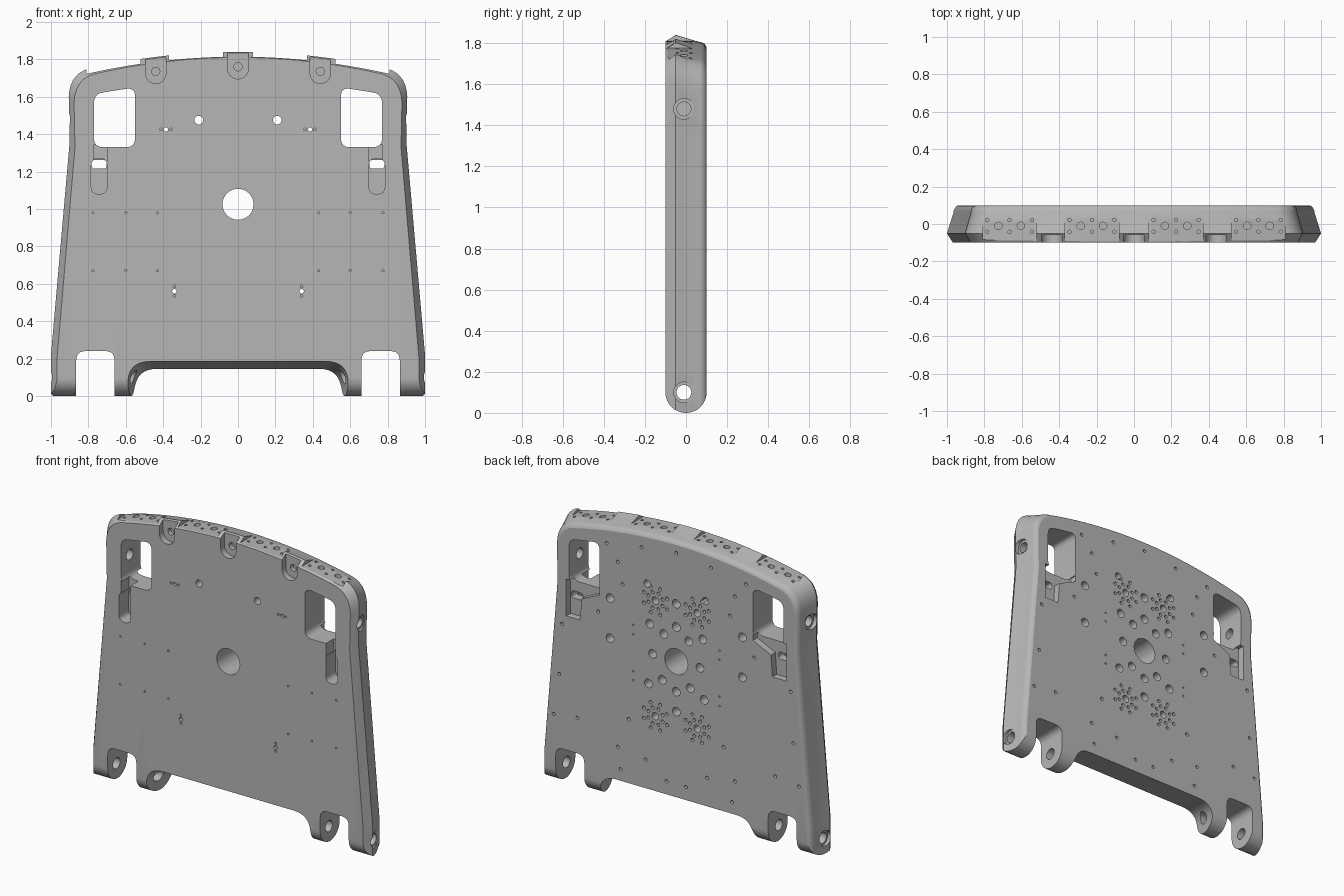
import bpy, bmesh, math
from mathutils import Matrix, Vector

if "Cube" in bpy.data.objects:
    bpy.data.objects.remove(bpy.data.objects["Cube"], do_unlink=True)

grey = bpy.data.materials.new("machined_grey")
grey.use_nodes = True
colour = (0.47, 0.47, 0.47, 1)
grey.diffuse_color = colour
grey.node_tree.nodes["Principled BSDF"].inputs["Base Color"].default_value = colour


def loft(bm, rings):
    """Closed solid through a list of matching point rings."""
    loops = [[bm.verts.new(p) for p in ring] for ring in rings]
    n = len(loops[0])
    for a, b in zip(loops, loops[1:]):
        for i in range(n):
            j = (i + 1) % n
            bm.faces.new((a[i], a[j], b[j], b[i]))
    bm.faces.new(loops[0][::-1])
    bm.faces.new(loops[-1])


def prism(bm, pts, y0, y1, side=1):
    loft(bm, [[(side * x, y, z) for x, z in pts] for y in (y0, y1)])


def rounded(pts, r, n=6):
    """Polygon with every corner eased by a small curve."""
    out = []
    for i, p in enumerate(pts):
        p, a, b = Vector(p), Vector(pts[i - 1]), Vector(pts[(i + 1) % len(pts)])
        s = p + (a - p).normalized() * r
        e = p + (b - p).normalized() * r
        for k in range(n + 1):
            t = k / n
            out.append(tuple(s * (1 - t) ** 2 + p * 2 * t * (1 - t) + e * t * t))
    return out


def rect(x0, x1, z0, z1):
    return [(x0, z0), (x1, z0), (x1, z1), (x0, z1)]


def cyl(bm, a, b, r, segs=24):
    """Cylinder between two points."""
    a, b = Vector(a), Vector(b)
    rot = (b - a).to_track_quat('Z', 'Y').to_matrix().to_4x4()
    bmesh.ops.create_cone(bm, cap_ends=True, segments=segs, radius1=r, radius2=r,
                          depth=(b - a).length, matrix=Matrix.Translation((a + b) / 2) @ rot)


def make(name, bm):
    bmesh.ops.recalc_face_normals(bm, faces=bm.faces)
    mesh = bpy.data.meshes.new(name)
    bm.to_mesh(mesh)
    bm.free()
    ob = bpy.data.objects.new(name, mesh)
    bpy.context.collection.objects.link(ob)
    return ob


def carve(target, name, bm, operation='DIFFERENCE'):
    cutter = make(name, bm)
    cutter.hide_render = True
    mod = target.modifiers.new(name, 'BOOLEAN')
    mod.object, mod.operation, mod.solver = cutter, operation, 'EXACT'
    mod.use_self = True
    dg = bpy.context.evaluated_depsgraph_get()
    mesh = bpy.data.meshes.new_from_object(target.evaluated_get(dg))
    target.modifiers.clear()
    target.data = mesh
    bpy.data.objects.remove(cutter, do_unlink=True)


def crown(x):
    return 1.84 - 0.14 * x * x


# Main panel: one outline lofted through front chamfer, drafted side, back fillet
half = [(1.0, -0.06), (1.0, 0.22), (0.9, 1.36), (0.905, 1.6)]
for k in range(1, 8):
    t = k / 7
    half.append(tuple(Vector((0.905, 1.6)) * (1 - t) ** 2
                      + Vector((0.9, 1.72)) * 2 * t * (1 - t)
                      + Vector((0.8, crown(0.8))) * t * t))
half += [(x / 10, crown(x / 10)) for x in range(7, 0, -1)]
outline = half + [(0, crown(0))] + [(-x, z) for x, z in reversed(half)]
layers = [(-0.1, 0.03), (-0.05, 0)]
for deg in range(0, 76, 15):
    t = math.radians(deg)
    layers.append((0.06 + 0.0414 * math.sin(t), 0.033 + 0.035 * (1 - math.cos(t))))
layers[-1] = (0.1, layers[-1][1])
bm = bmesh.new()
loft(bm, [[(x * (1 - d / 0.95), y, z - d) for x, z in outline] for y, d in layers])
panel = make("panel", bm)
panel.data.materials.append(grey)

# Rounded feet
bm = bmesh.new()
R = 0.1004
foot = [(R * math.cos(a), 0.1 + R * math.sin(a))
        for a in (math.pi * (1 + k / 16) for k in range(17))]
foot += [(R, 2), (-R, 2)]
loft(bm, [[(x, y, z) for y, z in foot] for x in (-1.1, 1.1)])
carve(panel, "foot_rounding", bm, 'INTERSECT')

# Windows, hinge slots and the sloped bottom opening
bm = bmesh.new()
window = rounded([(0.55, 1.33), (0.77, 1.33), (0.77, 1.615), (0.55, 1.65)], 0.05)
hinge = rounded(rect(0.66, 0.865, -0.1, 0.24), 0.05)
for s in (-1, 1):
    prism(bm, window, -0.2, 0.2, s)
    prism(bm, hinge, -0.2, 0.2, s)
front = rounded(rect(-0.59, 0.59, -0.15, 0.185), 0.12, 8)
back = rounded(rect(-0.55, 0.55, -0.15, 0.145), 0.12, 8)
loft(bm, [[(x, -0.102, z) for x, z in front], [(x, 0.102, z) for x, z in back]])
carve(panel, "openings", bm)

# Latch slots under the windows, front groove and back ledge
bm = bmesh.new()
groove = rounded(rect(0.7, 0.785, 1.08, 1.27), 0.04)
neck = rect(0.7, 0.769, 1.25, 1.345)
for s in (-1, 1):
    prism(bm, groove, -0.2, 0.0, s)
    prism(bm, neck, -0.2, -0.02, s)
carve(panel, "front_grooves", bm)
bm = bmesh.new()
ledge = [(0.551, 1.35), (0.551, 1.31), (0.68, 1.25), (0.69, 1.11),
         (0.79, 1.11), (0.79, 1.35)]
through = rounded(rect(0.702, 0.783, 1.215, 1.262), 0.02)
for s in (-1, 1):
    prism(bm, ledge, 0.055, 0.2, s)
    prism(bm, through, -0.05, 0.15, s)
carve(panel, "back_ledges", bm)

# Recessed mounting pads along the top
bm = bmesh.new()
pads = (-0.665, -0.225, 0.225, 0.665)
for c in pads:
    xs = [c - 0.145 + 0.29 * k / 4 for k in range(5)]
    floor = [(x, crown(x) - 0.026) for x in xs]
    prism(bm, floor + [(xs[-1], 2), (xs[0], 2)], -0.15, 0.055)
carve(panel, "pad_recesses", bm)

# U-shaped notches in the top front edge
bm = bmesh.new()
for c, z in ((-0.44, 1.735), (0, 1.76), (0.44, 1.735)):
    arc = [(c + 0.055 * math.cos(a), z - 0.01 + 0.055 * math.sin(a))
           for a in (math.pi * (1 + k / 12) for k in range(13))]
    prism(bm, arc + [(c + 0.055, 1.95), (c - 0.055, 1.95)], -0.2, -0.06)
carve(panel, "edge_notches", bm)

# Pin bores across the feet and through the window sides
bm = bmesh.new()
for s in (-1, 1):
    cyl(bm, (s * 0.5, -0.01, 0.1), (s * 1.1, -0.01, 0.1), 0.036)
    cyl(bm, (s * 0.7, -0.01, 1.48), (s * 1.1, -0.01, 1.48), 0.034)
carve(panel, "pin_bores", bm)
bm = bmesh.new()
for s in (-1, 1):
    cyl(bm, (s * 0.975, -0.01, 0.1), (s * 1.1, -0.01, 0.1), 0.05)
    cyl(bm, (s * 0.875, -0.01, 1.48), (s * 1.1, -0.01, 1.48), 0.05)
carve(panel, "bore_rims", bm)

# Through holes, front tapped holes, notch and pad holes
bm = bmesh.new()
cyl(bm, (0, -0.2, 1.025), (0, 0.2, 1.025), 0.083, 32)
for s in (-1, 1):
    for x, z, r in ((0.21, 1.475, 0.023), (0.385, 1.425, 0.011), (0.34, 0.56, 0.012)):
        cyl(bm, (s * x, -0.2, z), (s * x, 0.2, z), r)
    for k in (-0.026, 0.026):
        cyl(bm, (s * 0.385 + k, -0.2, 1.425), (s * 0.385 + k, -0.06, 1.425), 0.007, 12)
        cyl(bm, (s * 0.34, -0.2, 0.56 + k), (s * 0.34, -0.06, 0.56 + k), 0.007, 12)
    for x in (0.43, 0.6, 0.775):
        for z in (0.67, 0.98):
            cyl(bm, (s * x, -0.2, z), (s * x, -0.06, z), 0.006, 12)
for c, z in ((-0.44, 1.735), (0, 1.76), (0.44, 1.735)):
    cyl(bm, (c, -0.1, z), (c, -0.03, z), 0.022)
for c in pads:
    z = crown(c)
    spots = [(k, -0.01, 0.02) for k in (-0.06, 0.06)]
    spots += [(i, j, 0.009) for i in (-0.12, 0.12) for j in (-0.042, 0.022)]
    spots += [(0, -0.042, 0.009), (0, 0.022, 0.009)]
    for dx, y, r in spots:
        cyl(bm, (c + dx, y, z - 0.08), (c + dx, y, z + 0.1), r, 16)
carve(panel, "front_and_pad_holes", bm)

# Blind holes in the back, mirrored left and right
big = [(0.475, 1.31), (0.475, 1.05), (0.19, 1.22), (0.09, 1.18),
       (0.17, 1.03), (0.1, 0.88), (0.2, 0.83)]
small = [(0.25, 1.7), (0.5, 1.66), (0.82, 1.05), (0.84, 0.72), (0.71, 0.47), (0.88, 0.45),
         (0.42, 0.36), (0.22, 0.33), (0.07, 0.23), (0.4, 0.22), (0.42, 1.56), (0.56, 1.2)]
bm = bmesh.new()
blind = [(0, 1.4, 0.028), (0, 1.25, 0.028), (0, 0.83, 0.028), (0, 0.7, 0.028), (0, 1.73, 0.011)]
for s in (-1, 1):
    blind += [(s * x, z, 0.028) for x, z in big]
    blind += [(s * x, z, 0.011) for x, z in small]
    blind += [(s * 0.31, z, 0.006) for z in (0.82, 0.88, 1.12, 1.18)]
    # Bolt clusters above and below the central hole
    for cz in (1.38, 0.63):
        blind.append((s * 0.15, cz, 0.024))
        for k in range(8):
            a = math.tau * (k + 0.5) / 8
            for r in (0.055, 0.09):
                blind.append((s * (0.15 + r * math.cos(a)), cz + r * math.sin(a), 0.011))
for x, z, r in blind:
    cyl(bm, (x, 0.04, z), (x, 0.15, z), r, 20 if r > 0.02 else 12)
carve(panel, "back_holes", bm)

# Smooth curved walls, crisp edges
bpy.ops.object.select_all(action='DESELECT')
panel.select_set(True)
bpy.context.view_layer.objects.active = panel
bpy.ops.object.shade_smooth_by_angle(angle=math.radians(20))
if not panel.data.materials:
    panel.data.materials.append(grey)
